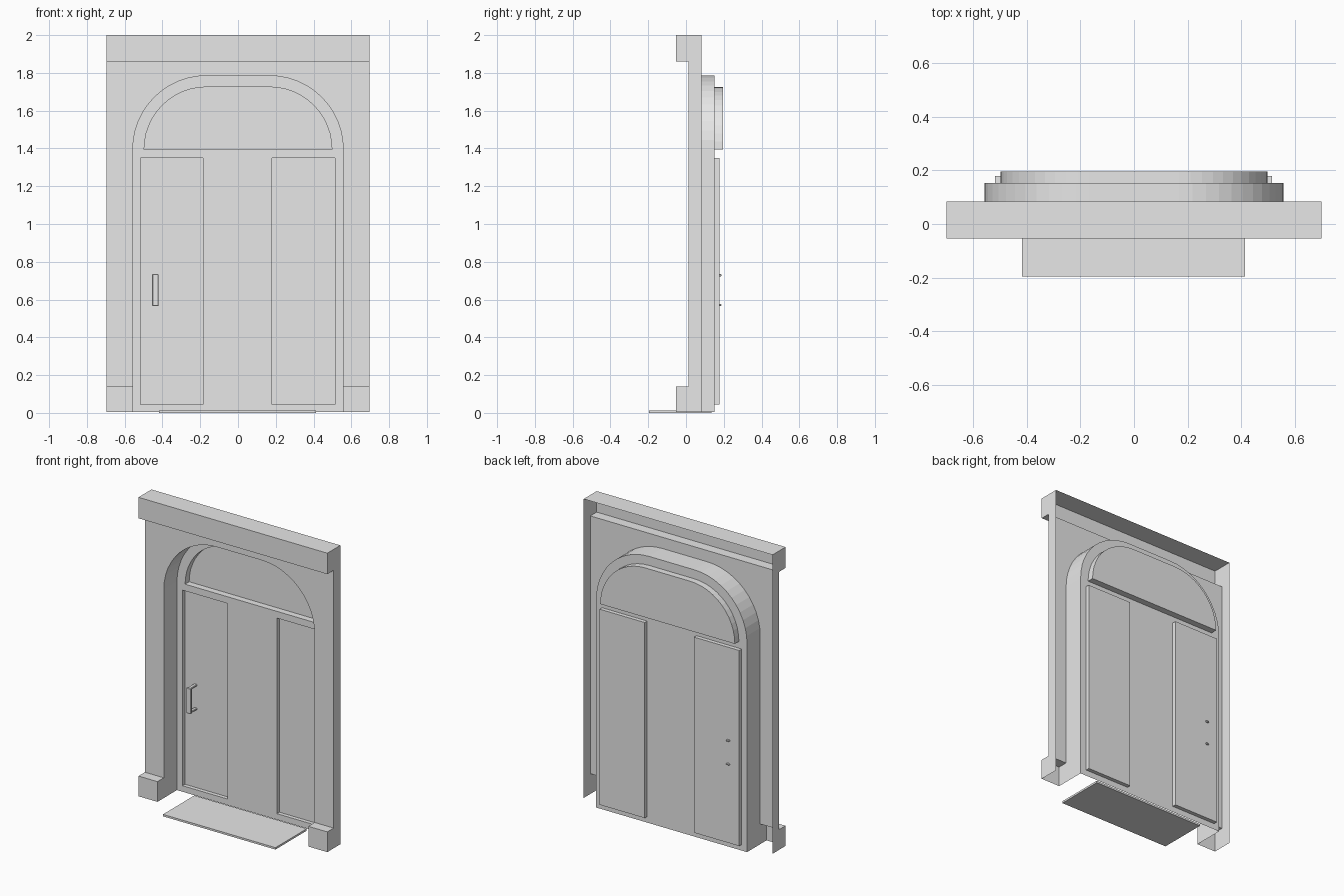
import bpy, bmesh, math
from mathutils import Vector

cube = bpy.data.objects.get("Cube")
if cube:
    bpy.data.objects.remove(cube, do_unlink=True)

grey = bpy.data.materials.new("plain_grey")
grey.use_nodes = True
grey.diffuse_color = (0.8, 0.8, 0.8, 1)
grey.node_tree.nodes["Principled BSDF"].inputs["Base Color"].default_value = (0.8, 0.8, 0.8, 1)

# Main dimensions
W, A = 0.697, 0.557                  # half widths of wall and opening
Z0, BASE, LINTEL, TOP = 0.005, 0.14, 1.86, 2.0
FRONT, WALL, BACK = -0.054, 0.013, 0.083
DOOR, PANEL, GLASS = 0.152, 0.178, 0.195
SPRING, CENTRE = 1.395, 0.167        # arch spring height and corner centre


def finish(bm, name, sheet=True):
    bmesh.ops.remove_doubles(bm, verts=bm.verts, dist=0.0005)
    bmesh.ops.recalc_face_normals(bm, faces=bm.faces)
    if sheet:
        # open sheets must look towards the front
        bm.normal_update()
        if sum(f.normal.y * f.calc_area() for f in bm.faces) > 0:
            bmesh.ops.reverse_faces(bm, faces=bm.faces)
    mesh = bpy.data.meshes.new(name)
    bm.to_mesh(mesh)
    bm.free()
    mesh.materials.append(grey)
    obj = bpy.data.objects.new(name, mesh)
    bpy.context.collection.objects.link(obj)
    return obj


def face(bm, points):
    return bm.faces.new([bm.verts.new(p) for p in points])


def strip(bm, path, y0, y1, closed=False):
    ends = path[1:] + path[:1] if closed else path[1:]
    for (ax, az), (bx, bz) in zip(path, ends):
        face(bm, [(ax, y0, az), (bx, y0, bz), (bx, y1, bz), (ax, y1, az)])


def arch(radius, steps=12):
    # left spring over the flat crown to the right spring
    half = []
    for i in range(steps + 1):
        t = math.pi / 2 * i / steps
        half.append((-CENTRE - radius * math.cos(t), SPRING + radius * math.sin(t)))
    return half + [(-x, z) for x, z in reversed(half)]


def rectangle(x0, x1, z0, z1):
    return [(x0, z0), (x0, z1), (x1, z1), (x1, z0)]


def box(bm, x0, x1, y0, y1, z0, z1):
    ret = bmesh.ops.create_cube(bm, size=1)
    for v in ret["verts"]:
        v.co = Vector(((x0 + x1) / 2 + v.co.x * (x1 - x0),
                       (y0 + y1) / 2 + v.co.y * (y1 - y0),
                       (z0 + z1) / 2 + v.co.z * (z1 - z0)))


# Door frame: wall, lintel, plinths and arched reveal as one open-backed shell
bm = bmesh.new()
opening = [(-A, BASE)] + arch(A - CENTRE) + [(A, BASE)]
outline = [(W, BASE), (W, LINTEL), (-W, LINTEL), (-W, BASE)]
face(bm, [(x, WALL, z) for x, z in opening + outline])
strip(bm, [(-A, Z0)] + opening + [(A, Z0)], WALL, DOOR)
face(bm, [(x, FRONT, z) for x, z in rectangle(-W, W, LINTEL, TOP)])
strip(bm, [(-W, LINTEL), (W, LINTEL)], FRONT, WALL)
strip(bm, [(-W, TOP), (W, TOP)], FRONT, BACK)
for s in (-1, 1):
    face(bm, [(x, FRONT, z) for x, z in rectangle(s * A, s * W, Z0, BASE)])
    strip(bm, [(s * A, BASE), (s * W, BASE)], FRONT, WALL)
    strip(bm, [(s * A, Z0), (s * A, BASE)], FRONT, WALL)
    side = [(FRONT, Z0), (FRONT, BASE), (WALL, BASE), (WALL, LINTEL),
            (FRONT, LINTEL), (FRONT, TOP), (BACK, TOP), (BACK, Z0)]
    face(bm, [(s * W, y, z) for y, z in side])
finish(bm, "door_frame")

# Door leaf: sheet with two recessed panels and a recessed fanlight
bm = bmesh.new()
recesses = [(rectangle(-0.517, -0.184, 0.045, 1.35), PANEL),
            (rectangle(0.18, 0.513, 0.045, 1.35), PANEL),
            (arch(0.33), GLASS)]
border = [(-A, Z0)] + arch(A - CENTRE) + [(A, Z0)]
edges = []
for loop in [border] + [r[0] for r in recesses]:
    verts = [bm.verts.new((x, DOOR, z)) for x, z in loop]
    edges += [bm.edges.new((verts[i - 1], verts[i])) for i in range(len(verts))]
bmesh.ops.triangle_fill(bm, edges=edges, use_beauty=True, normal=(0, -1, 0))
for loop, depth in recesses:
    strip(bm, loop, DOOR, depth, closed=True)
    face(bm, [(x, depth, z) for x, z in loop])
finish(bm, "door_leaf")

# Pull handle: upright grip with two mounts passing through the panel
bm = bmesh.new()
box(bm, -0.454, -0.421, 0.103, 0.118, 0.565, 0.735)
for z in (0.565, 0.723):
    box(bm, -0.449, -0.426, 0.112, 0.187, z, z + 0.012)
handle = finish(bm, "door_handle", sheet=False)
bevel = handle.modifiers.new("soft_edges", "BEVEL")
bevel.width = 0.003
bevel.segments = 1

# Door mat
bm = bmesh.new()
box(bm, -0.417, 0.413, -0.195, 0.135, 0, 0.013)
finish(bm, "door_mat", sheet=False)
